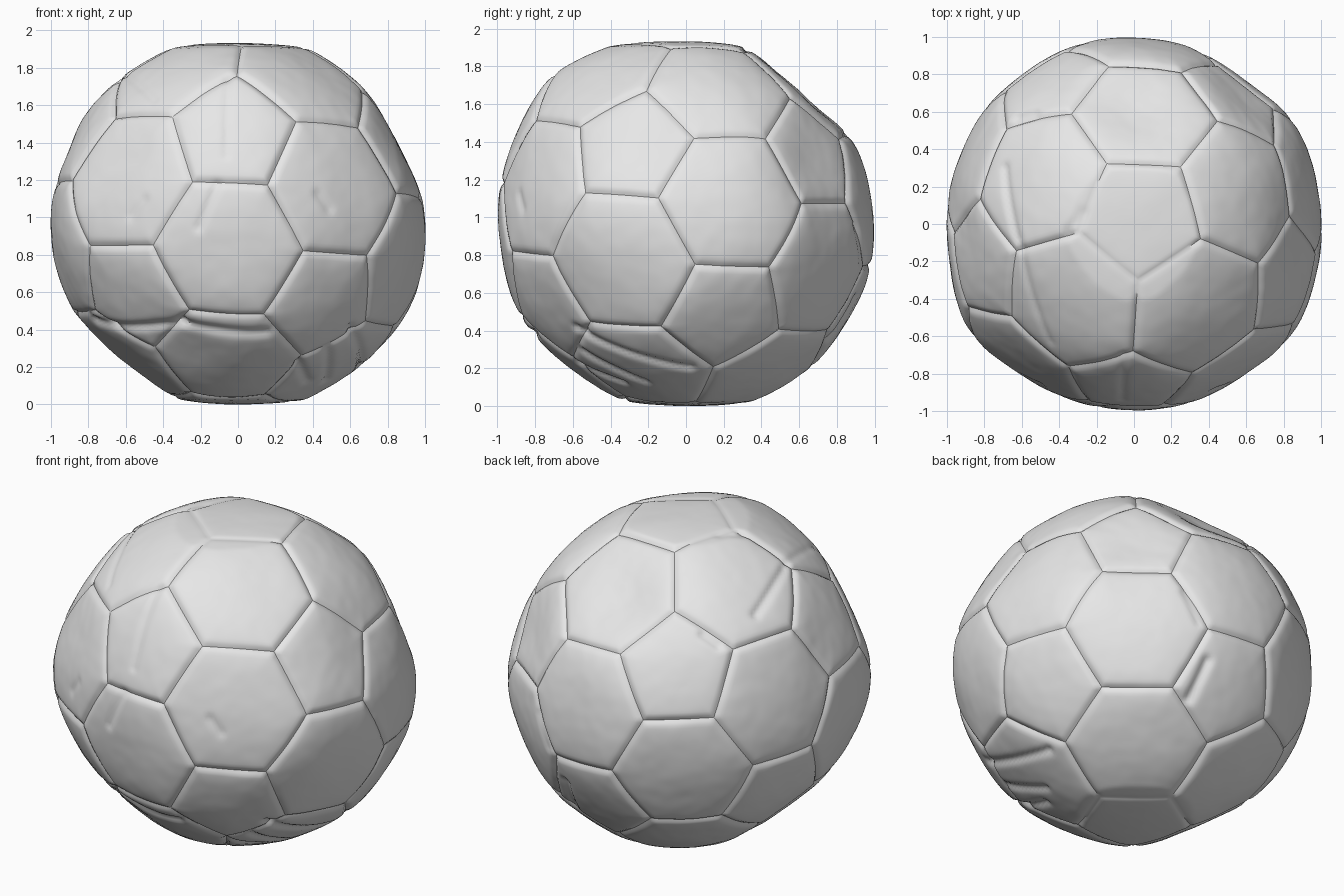
import bpy
import bmesh
from math import sin, cos, radians, exp, sqrt, acos
from mathutils import Euler, Vector, noise

cube = bpy.data.objects.get("Cube")
if cube:
    bpy.data.objects.remove(cube, do_unlink=True)

# Material: plain worn leather
leather = bpy.data.materials.new("worn grey leather")
leather.use_nodes = True
GREY = (0.8, 0.8, 0.8, 1.0)
leather.diffuse_color = GREY
leather.node_tree.nodes["Principled BSDF"].inputs["Base Color"].default_value = GREY


def polar(az, el):
    a, e = radians(az), radians(el)
    return Vector((cos(e) * cos(a), cos(e) * sin(a), sin(e)))


def surface_point(az, el, u, v):
    """Direction of the ball surface at offset (u right, v up) seen from az, el."""
    a = radians(az)
    side = Vector((-sin(a), cos(a), 0))
    out = polar(az, el)
    w = sqrt(max(0.0, 1 - u * u - v * v))
    return (side * u + out.cross(side) * v + out * w).normalized()


# Panel layout: cut the corners off a slightly rolled icosahedron
RING = 26.565
ROLL = Euler((radians(-2.7), radians(2.2), radians(-3))).to_matrix()
corners = [polar(0, 90), polar(0, -90)]
corners += [polar(-90 + 72 * i, RING) for i in range(5)]
corners += [polar(-54 + 72 * i, -RING) for i in range(5)]
corners = [ROLL @ c for c in corners]

bm = bmesh.new()
for a in corners:
    for b in corners:
        if 0.1 < (a - b).length < 1.2:
            bm.verts.new((2 * a + b) / 3)
bmesh.ops.convex_hull(bm, input=bm.verts[:])
bmesh.ops.dissolve_limit(bm, angle_limit=radians(2), verts=bm.verts[:], edges=bm.edges[:])
reach = max(v.co.length for v in bm.verts)
for v in bm.verts:
    v.co /= reach
bmesh.ops.recalc_face_normals(bm, faces=bm.faces[:])
bm.normal_update()

# Scaled panel normals: the largest dot product tells the panel, the gap to the next the seam
panels = []
for f in bm.faces:
    n = f.normal.copy()
    panels.append(n / n.dot(f.verts[0].co))

bmesh.ops.poke(bm, faces=bm.faces[:])
bmesh.ops.subdivide_edges(bm, edges=bm.edges[:], cuts=19, use_grid_fill=True)

# Broad dents and bulges: direction, amount, angular width
BULGES = [
    (Vector((0, 0.66, 0.75)), -0.09, 0.32),
    (Vector((0.55, 0.65, 0.25)), -0.065, 0.38),
    (Vector((-0.6, -0.1, -0.75)), -0.06, 0.35),
    (Vector((-0.35, -0.65, -0.65)), -0.04, 0.25),
    (Vector((0, -0.65, 0.72)), 0.05, 0.40),
    (Vector((0.87, 0, 0.46)), -0.05, 0.28),
    (Vector((0.9, 0, -0.42)), 0.02, 0.25),
    (Vector((-0.93, 0, 0.30)), -0.02, 0.20),
    (Vector((-0.857, -0.515, 0)), 0.045, 0.30),
    (Vector((0.857, 0.515, 0)), 0.025, 0.30),
    (Vector((0.857, -0.515, 0)), 0.03, 0.30),
    (Vector((0.26, -0.43, -0.87)), -0.02, 0.30),
]
BULGES = [(d.normalized(), amount, width) for d, amount, width in BULGES]

FRONT, RIGHT, TOP = (-90, 0), (0, 0), (-90, 90)
BACK_LEFT, BACK_RIGHT_LOW = (121, 30), (59, -30)

# Creases and scuffs: viewing side, start, end, depth, width
SCARS = [
    (FRONT, (-0.78, -0.52), (-0.30, -0.54), 0.022, 0.03),
    (FRONT, (-0.30, -0.54), (0.15, -0.58), 0.020, 0.03),
    (FRONT, (-0.11, 0.21), (-0.21, -0.02), 0.012, 0.022),
    (FRONT, (-0.05, 0.74), (-0.06, 0.36), 0.008, 0.02),
    (FRONT, (0.33, -0.75), (0.38, -0.86), 0.020, 0.025),
    (FRONT, (0.43, 0.16), (0.49, 0.08), 0.010, 0.025),
    (FRONT, (-0.57, 0.04), (-0.50, 0.13), 0.008, 0.025),
    (RIGHT, (-0.58, -0.55), (0.02, -0.76), 0.020, 0.025),
    (RIGHT, (-0.55, -0.68), (-0.22, -0.85), 0.018, 0.025),
    (TOP, (-0.69, 0.30), (-0.62, -0.08), 0.016, 0.025),
    (TOP, (-0.60, -0.12), (-0.44, -0.62), 0.008, 0.02),
    (TOP, (-0.35, -0.04), (-0.28, 0.06), 0.016, 0.03),
    (BACK_LEFT, (0.15, 0.13), (0.24, 0.07), 0.016, 0.025),
    (BACK_RIGHT_LOW, (0.28, 0.09), (0.19, -0.13), 0.022, 0.03),
    (BACK_RIGHT_LOW, (0.13, 0.48), (0.22, 0.30), 0.010, 0.02),
]
SCARS = [(surface_point(*s, *p), surface_point(*s, *q), depth, width)
         for s, p, q, depth, width in SCARS]


def distance_to_scar(d, p, q):
    line = q - p
    t = min(1.0, max(0.0, (d - p).dot(line) / line.length_squared))
    return (d - (p + line * t).normalized()).length


def ball_radius(d):
    dots = sorted((d.dot(n) for n in panels), reverse=True)
    seam = (dots[0] - dots[1]) / 0.75
    # slightly flat panels, with a soft roll and a tight, uneven groove at the stitching
    r = 1.003 * (0.72 + 0.28 * 1.05 / dots[0])
    tight = 0.011 + 0.006 * noise.noise(d * 3)
    r -= 0.014 * exp(-seam / 0.045) + tight * exp(-(seam / 0.015) ** 2)
    for centre, amount, width in BULGES:
        angle = acos(max(-1.0, min(1.0, d.dot(centre))))
        r += amount * exp(-(angle / width) ** 2)
    for p, q, depth, width in SCARS:
        gap = distance_to_scar(d, p, q)
        if gap < 3 * width:
            r -= depth * exp(-(gap / width) ** 2)
    return r + 0.005 * noise.noise(d * 4) + 0.0015 * noise.noise(d * 13)


def soft_limit(z, limit):
    """Press the rounded cap towards a flat resting plane."""
    over = abs(z) - limit
    if over <= 0:
        return z
    return (limit + over * 0.45) * (1 if z > 0 else -1)


for v in bm.verts:
    d = v.co.normalized()
    v.co = d * ball_radius(d)
    v.co.z = soft_limit(v.co.z, 0.94)

# Centre the ball and stand it on the ground
lows = [min(v.co[i] for v in bm.verts) for i in range(3)]
highs = [max(v.co[i] for v in bm.verts) for i in range(3)]
shift = Vector((-(lows[0] + highs[0]) / 2, -(lows[1] + highs[1]) / 2, -lows[2]))
bmesh.ops.translate(bm, vec=shift, verts=bm.verts[:])

bmesh.ops.recalc_face_normals(bm, faces=bm.faces[:])
mesh = bpy.data.meshes.new("panelled_ball")
bm.to_mesh(mesh)
bm.free()
mesh.materials.append(leather)
ball = bpy.data.objects.new("panelled_ball", mesh)
bpy.context.collection.objects.link(ball)

# Smooth leather with crisp seams
bpy.ops.object.select_all(action='DESELECT')
ball.select_set(True)
bpy.context.view_layer.objects.active = ball
bpy.ops.object.shade_smooth_by_angle(angle=radians(40))
